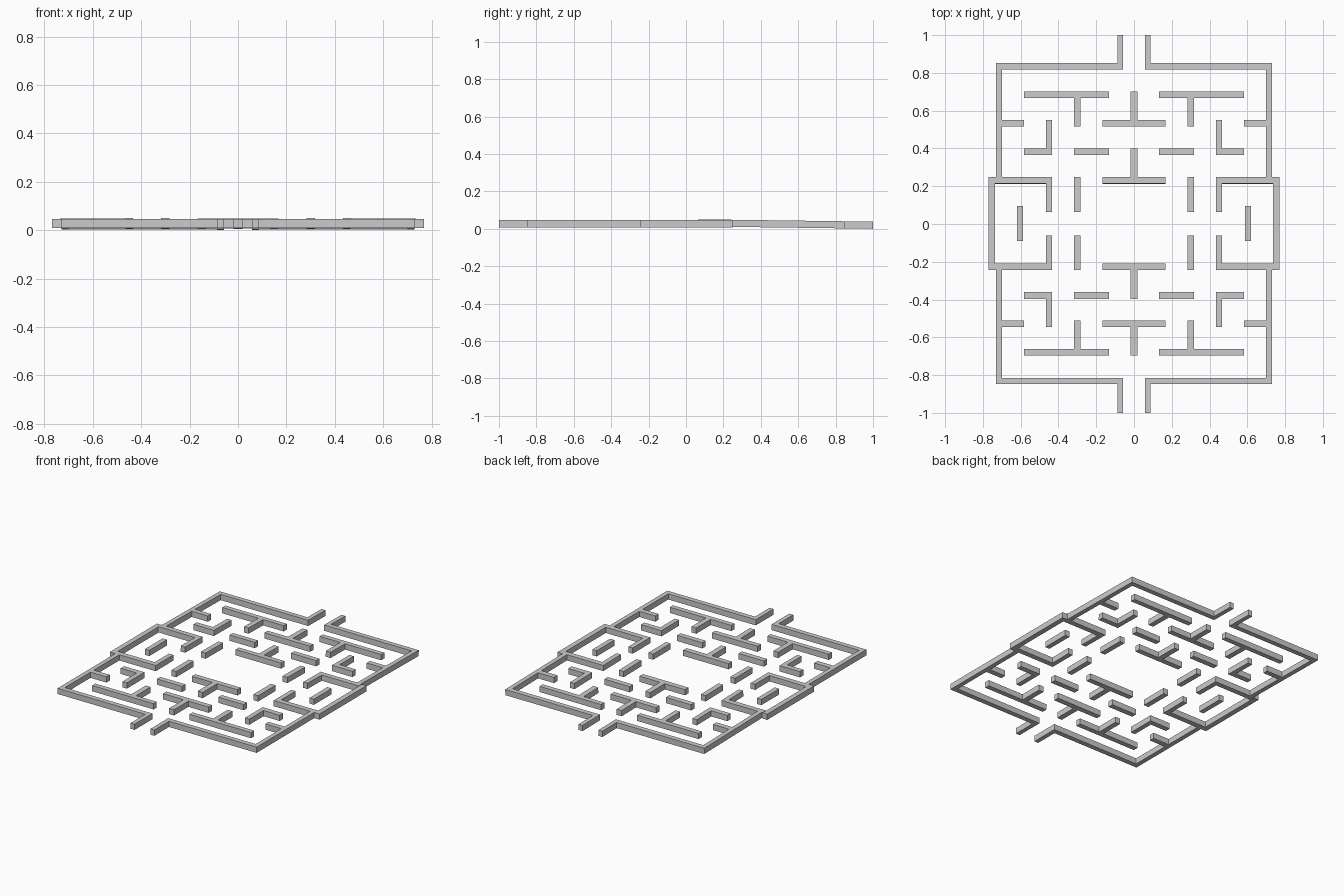
import bpy, bmesh, math
from mathutils import Matrix

if "Cube" in bpy.data.objects:
    bpy.data.objects.remove(bpy.data.objects["Cube"])

H = 0.038          # wall height
FLAT_Z = 0.008     # underside of the level front half
TILT = math.asin(0.0135)
# back half slopes gently down to the ground at y = 1
BACK = Matrix.Translation((0, 0, 0.0135)) @ Matrix.Rotation(-TILT, 4, 'X')
FRONT = Matrix.Translation((0, 0.004, FLAT_Z))


def wall(name, outline, mat):
    """Extrude a closed 2D outline into a wall."""
    bm = bmesh.new()
    face = bm.faces.new([bm.verts.new((x, y, 0)) for x, y in outline])
    ext = bmesh.ops.extrude_face_region(bm, geom=[face], use_keep_orig=True)
    top = [v for v in ext["geom"] if isinstance(v, bmesh.types.BMVert)]
    bmesh.ops.translate(bm, verts=top, vec=(0, 0, H))
    bmesh.ops.recalc_face_normals(bm, faces=bm.faces)
    bm.transform(mat)
    me = bpy.data.meshes.new(name)
    bm.to_mesh(me)
    bm.free()
    ob = bpy.data.objects.new(name, me)
    bpy.context.collection.objects.link(ob)


def rect(x0, x1, y0, y1):
    return [(x0, y0), (x1, y0), (x1, y1), (x0, y1)]


def tee_up(y0, y1, y2):
    """Centred bar with a stem pointing outwards."""
    b, s = 0.167, 0.018
    return [(-b, y0), (b, y0), (b, y1), (s, y1), (s, y2), (-s, y2), (-s, y1), (-b, y1)]


def outer(gate_end):
    """Gate post, outer wall, stub and side-tunnel arm in one outline."""
    return [(.058, gate_end), (.087, gate_end), (.087, .851), (.73, .851), (.73, .248),
            (.736, .248), (.736, .213), (.465, .213), (.465, .064), (.433, .064),
            (.433, .248), (.70, .248), (.70, .515), (.583, .515), (.583, .55),
            (.70, .55), (.70, .818), (.058, .818)]


# Walls of one quarter, mirrored into four
QUARTER = {
    "corner_wall": [(.433, .55), (.465, .55), (.465, .40), (.583, .40),
                    (.583, .365), (.433, .365)],
    "long_tee_wall": [(.132, .70), (.583, .70), (.583, .667), (.318, .667),
                      (.318, .515), (.283, .515), (.283, .667), (.132, .667)],
    "short_bar": rect(.133, .318, .365, .40),
    "inner_post_wall": rect(.283, .318, .064, .248),
}
CENTRE = {
    "outer_centre_tee": tee_up(.515, .55, .70),
    "inner_centre_tee": tee_up(.213, .248, .40),
}

for end, sy, mat, gate in (("back", 1, BACK, 1.0), ("front", -1, FRONT, 1.004)):
    for name, pts in CENTRE.items():
        wall(f"{end}_{name}", [(x, y * sy) for x, y in pts], mat)
    for side, sx in (("right", 1), ("left", -1)):
        parts = dict(QUARTER, outer_wall=outer(gate))
        for name, pts in parts.items():
            wall(f"{end}_{side}_{name}", [(x * sx, y * sy) for x, y in pts], mat)

# Level side pieces spanning both halves
for side, sx in (("right", 1), ("left", -1)):
    for name, pts in (("side_tunnel_wall", rect(.735, .769, -.244, .248)),
                      ("side_island", rect(.588, .62, -.09, .096))):
        wall(f"{side}_{name}", [(x * sx, y - 0.0) for x, y in pts],
             Matrix.Translation((0, 0, FLAT_Z)))
